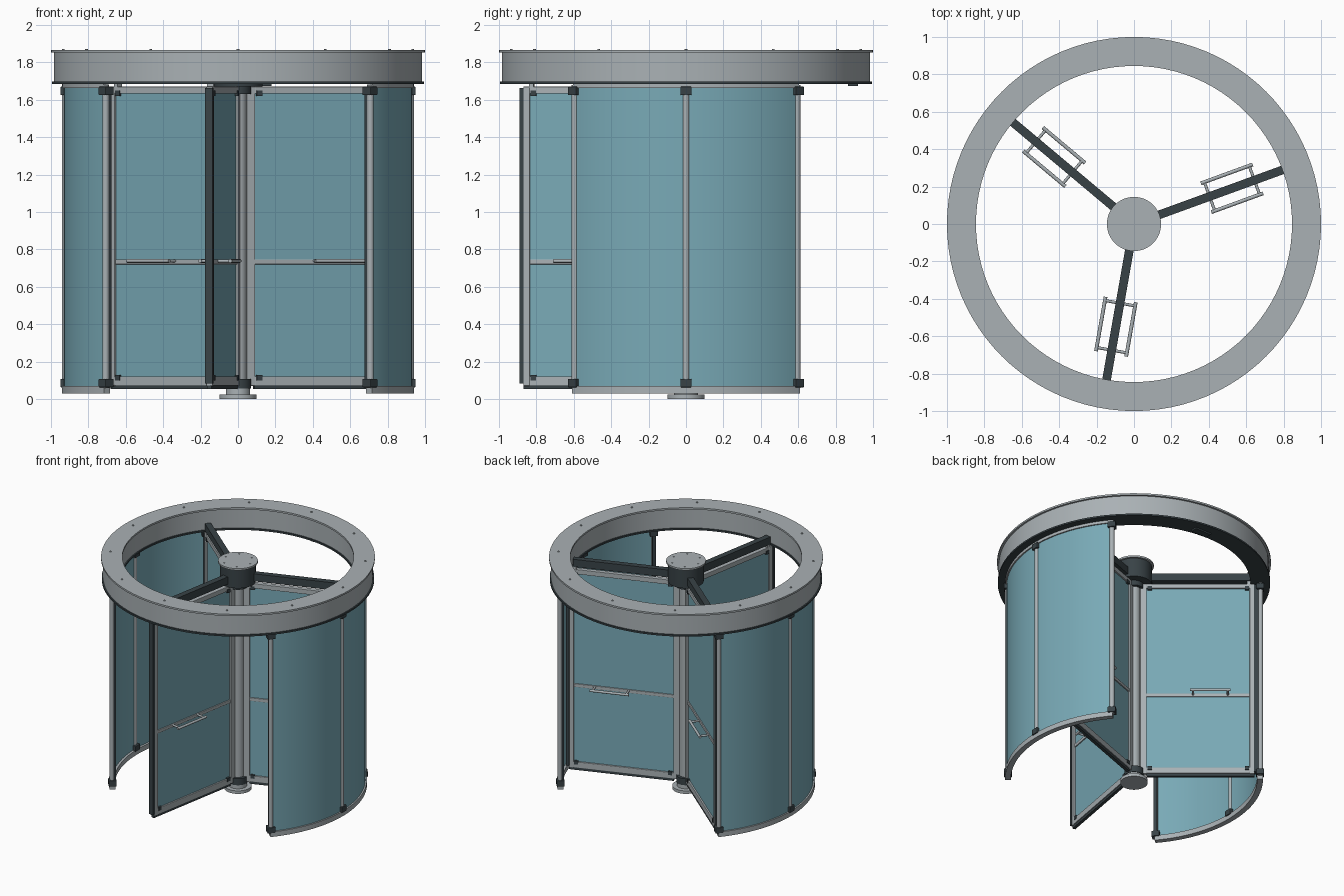
import bpy, bmesh
from math import radians, cos, sin, pi
from mathutils import Matrix, Vector

if "Cube" in bpy.data.objects:
    bpy.data.objects.remove(bpy.data.objects["Cube"])


def material(name, color):
    m = bpy.data.materials.new(name)
    m.diffuse_color = (*color, 1)
    m.use_nodes = True
    m.node_tree.nodes["Principled BSDF"].inputs["Base Color"].default_value = m.diffuse_color
    return m


METAL = material("metal", (0.40, 0.44, 0.46))
DARK = material("dark_metal", (0.04, 0.055, 0.062))
GLASS = material("glass", (0.19, 0.40, 0.47))


def finish(bm, name, mat, smooth=False):
    bmesh.ops.recalc_face_normals(bm, faces=bm.faces)
    me = bpy.data.meshes.new(name)
    bm.to_mesh(me)
    bm.free()
    me.materials.append(mat)
    ob = bpy.data.objects.new(name, me)
    bpy.context.collection.objects.link(ob)
    if smooth:
        bpy.ops.object.select_all(action='DESELECT')
        ob.select_set(True)
        bpy.context.view_layer.objects.active = ob
        bpy.ops.object.shade_smooth_by_angle(angle=radians(30))
    return ob


def sweep(name, profile, mat, a0=0, a1=360, seg=96):
    """Turn a closed (radius, z) profile about the z axis, fully or partly."""
    bm = bmesh.new()
    full = a1 - a0 == 360
    rings = []
    for i in range(seg + (not full)):
        a = radians(a0 + (a1 - a0) * i / seg)
        rings.append([bm.verts.new((r * cos(a), r * sin(a), z)) for r, z in profile])
    n = len(profile)
    for i in range(seg):
        p, q = rings[i], rings[(i + 1) % len(rings)]
        for j in range(n):
            k = (j + 1) % n
            bm.faces.new((p[j], p[k], q[k], q[j]))
    if not full:
        bm.faces.new(rings[0])
        bm.faces.new(rings[-1])
    return finish(bm, name, mat, True)


def band(r0, r1, z0, z1):
    return [(r0, z0), (r1, z0), (r1, z1), (r0, z1)]


def boxes(name, items, mat, angle=0, bevel=0):
    """Boxes given as (r0, r1, t0, t1, z0, z1) in a frame turned by angle."""
    bm = bmesh.new()
    rot = Matrix.Rotation(radians(angle), 4, 'Z')
    for r0, r1, t0, t1, z0, z1 in items:
        m = (rot @ Matrix.Translation(((r0 + r1) / 2, (t0 + t1) / 2, (z0 + z1) / 2))
             @ Matrix.Diagonal((r1 - r0, t1 - t0, z1 - z0, 1)))
        bmesh.ops.create_cube(bm, size=1, matrix=m)
    if bevel:
        bmesh.ops.bevel(bm, geom=bm.edges[:], offset=bevel, segments=2,
                        profile=0.5, affect='EDGES')
    return finish(bm, name, mat)


def rods(name, items, mat, angle=0, seg=32):
    """Cylinders given as (start, end, radius)."""
    bm = bmesh.new()
    rot = Matrix.Rotation(radians(angle), 4, 'Z')
    for a, b, r in items:
        a, b = Vector(a), Vector(b)
        m = (rot @ Matrix.Translation((a + b) / 2)
             @ (b - a).to_track_quat('Z', 'Y').to_matrix().to_4x4())
        bmesh.ops.create_cone(bm, cap_ends=True, segments=seg, radius1=r, radius2=r,
                              depth=(b - a).length, matrix=m)
    return finish(bm, name, mat, True)


def disc(name, r, z0, z1, mat):
    return rods(name, [((0, 0, z0), (0, 0, z1), r)], mat, seg=48)


# canopy ring
sweep("canopy_ring", band(0.86, 0.985, 1.697, 1.852), METAL)
sweep("canopy_top_flange", band(0.845, 1.0, 1.852, 1.866), METAL)
sweep("canopy_bottom_flange", band(0.85, 0.995, 1.684, 1.697), DARK)
rods("canopy_screws",
     [((0.935 * cos(i * pi / 6), 0.935 * sin(i * pi / 6), 1.86),
       (0.935 * cos(i * pi / 6), 0.935 * sin(i * pi / 6), 1.872), 0.007)
      for i in range(12)], METAL, seg=12)
boxes("ceiling_sensor", [(0.04, 0.18, 0.865, 0.92, 1.672, 1.685)], DARK)

# central column, base and hub
disc("floor_plate", 0.1, 0, 0.024, METAL)
disc("column_foot", 0.065, 0.024, 0.055, METAL)
disc("column", 0.047, 0.05, 1.68, METAL)
disc("lower_collar", 0.07, 0.055, 0.108, DARK)
disc("upper_collar", 0.07, 1.63, 1.672, DARK)
disc("hub_drum", 0.13, 1.67, 1.822, DARK)
disc("hub_cap", 0.145, 1.822, 1.836, METAL)
rods("hub_screws",
     [((0.11 * cos(i * pi / 3), 0.11 * sin(i * pi / 3), 1.83),
       (0.11 * cos(i * pi / 3), 0.11 * sin(i * pi / 3), 1.84), 0.006)
      for i in range(6)], METAL, seg=12)

# three door wings with overhead arms
for n, ang in enumerate((20, 140, 260), 1):
    w = f"wing_{n}_"
    boxes(w + "overhead_arm", [(0.1, 0.85, -0.023, 0.023, 1.692, 1.752)], DARK, ang)
    boxes(w + "arm_bracket", [(0.825, 0.85, -0.018, 0.018, 1.665, 1.695)], METAL, ang)
    boxes(w + "frame", [
        (0.045, 0.092, -0.018, 0.018, 0.07, 1.67),
        (0.845, 0.88, -0.018, 0.018, 0.07, 1.67),
        (0.09, 0.847, -0.018, 0.018, 0.072, 0.12),
        (0.09, 0.847, -0.018, 0.018, 1.632, 1.67),
        (0.09, 0.847, -0.014, 0.014, 0.72, 0.746)], METAL, ang, 0.003)
    boxes(w + "glass", [(0.088, 0.85, -0.006, 0.006, 0.115, 1.636)], GLASS, ang)
    boxes(w + "edge_seal", [
        (0.878, 0.9, -0.021, 0.021, 0.083, 1.662),
        (0.09, 0.88, -0.012, 0.012, 0.052, 0.074)], DARK, ang)
    boxes(w + "glass_clips",
          [(r, r + 0.03, -0.022, 0.022, z, z + 0.028)
           for r in (0.1, 0.81) for z in (0.1, 1.62)], DARK, ang)
    handle = []
    for s in (-1, 1):
        handle.append(((0.41, s * 0.082, 0.738), (0.705, s * 0.082, 0.738), 0.01))
        for r in (0.43, 0.685):
            handle.append(((r, s * 0.01, 0.738), (r, s * 0.082, 0.738), 0.008))
    rods(w + "push_handles", handle, METAL, ang, 16)

# two curved side walls
for side, mid in (("right", 0), ("left", 180)):
    a0, a1 = mid - 40, mid + 40
    sweep(side + "_wall_glass", band(0.918, 0.93, 0.065, 1.67), GLASS, a0, a1, 32)
    sweep(side + "_wall_sill", band(0.9, 0.942, 0.03, 0.07), METAL, a0 - 0.4, a1 + 0.4, 32)
    sweep(side + "_wall_head", band(0.905, 0.94, 1.662, 1.686), METAL, a0, a1, 32)
    for k, a in enumerate((a0, mid, a1), 1):
        p = f"{side}_wall_post_{k}"
        rods(p, [((0.924, 0, 0.06), (0.924, 0, 1.68), 0.018)], METAL, a, 24)
        boxes(p + "_brackets", [(0.892, 0.95, -0.03, 0.03, z, z + 0.046)
                                for z in (0.062, 1.624)], DARK, a, 0.005)
        if k != 2:
            boxes(p + "_seal", [(0.894, 0.91, -0.012, 0.012, 0.08, 1.66)], DARK, a)
